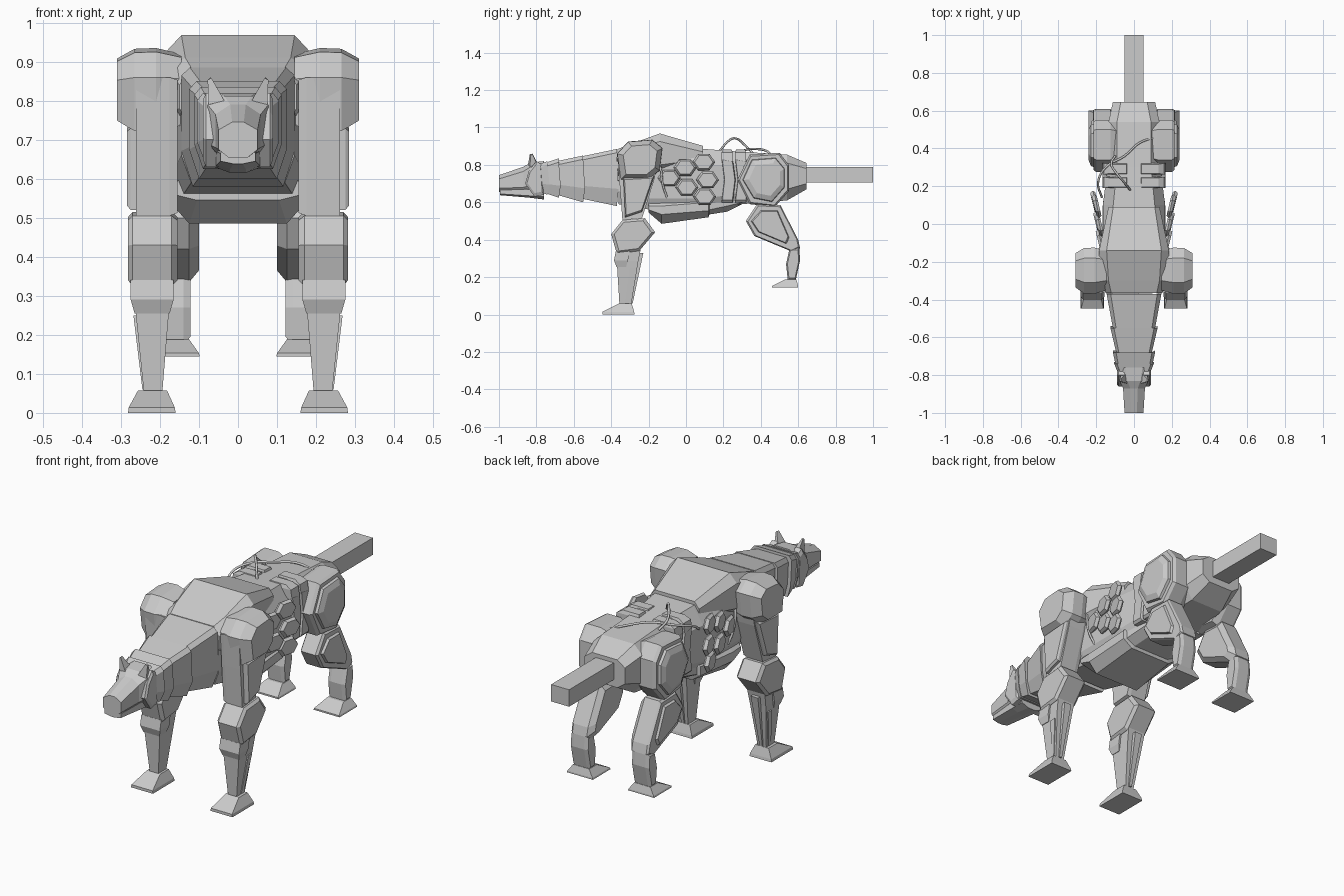
import bpy, bmesh, math
from mathutils import Vector

grey = bpy.data.materials.new("light_grey")
grey.diffuse_color = (0.6, 0.6, 0.6, 1)


def rings_mesh(name, rings):
    """Bridge equal-length rings of points and cap both ends."""
    bm = bmesh.new()
    vs = [[bm.verts.new(p) for p in r] for r in rings]
    n = len(rings[0])
    for a, b in zip(vs, vs[1:]):
        for i in range(n):
            j = (i + 1) % n
            bm.faces.new((a[i], a[j], b[j], b[i]))
    bm.faces.new(vs[0])
    bm.faces.new(vs[-1])
    bmesh.ops.recalc_face_normals(bm, faces=bm.faces)
    me = bpy.data.meshes.new(name)
    bm.to_mesh(me)
    bm.free()
    me.materials.append(grey)
    ob = bpy.data.objects.new(name, me)
    bpy.context.collection.objects.link(ob)
    return ob


def loft(name, sections):
    """Eight-sided body: (y, z_bottom, z_low, z_high, z_top, w_bottom, w_mid, w_top)."""
    rings = []
    for y, zb, zl, zh, zt, wb, wm, wt in sections:
        half = [(wb, zb), (wm, zl), (wm, zh), (wt, zt)]
        pts = half + [(-x, z) for x, z in reversed(half)]
        rings.append([(x, y, z) for x, z in pts])
    return rings_mesh(name, rings)


def sides(name, rings):
    """Build the part on the right and its mirror on the left."""
    for label, s in (("right", 1), ("left", -1)):
        rings_mesh(f"{name}_{label}", [[(s * x, y, z) for x, y, z in r] for r in rings])


def slab(name, outline, layers, skew=0.0):
    """Side outline (y, z) stacked across x with a scale for each layer."""
    cy = sum(p[0] for p in outline) / len(outline)
    cz = sum(p[1] for p in outline) / len(outline)
    sides(name, [[(x + skew * (y - cy), cy + (y - cy) * k, cz + (z - cz) * k)
                  for y, z in outline] for x, k in layers])


def post(name, levels):
    """Four-sided part stacked in z: (z, x0, x1, y0, y1)."""
    sides(name, [[(x0, y0, z), (x1, y0, z), (x1, y1, z), (x0, y1, z)]
                 for z, x0, x1, y0, y1 in levels])


# torso, back cape, keel, rump and tail
loft("torso", [
    (-.36, .59, .66, .82, .87, .12, .145, .12),
    (-.19, .56, .62, .84, .90, .14, .165, .13),
    (.10, .56, .62, .80, .885, .14, .165, .11),
    (.30, .59, .65, .80, .87, .11, .14, .09),
    (.54, .61, .67, .81, .855, .09, .135, .09),
    (.645, .67, .70, .78, .81, .07, .112, .07)])
loft("back_cape", [
    (-.365, .74, .78, .84, .885, .12, .15, .12),
    (-.30, .74, .78, .885, .91, .15, .18, .135),
    (-.14, .76, .80, .925, .968, .15, .185, .145),
    (.09, .82, .83, .87, .902, .11, .135, .11)])
loft("belly_keel", [
    (-.20, .545, .56, .58, .60, .105, .165, .15),
    (-.13, .485, .535, .58, .60, .125, .17, .15),
    (.12, .52, .555, .60, .62, .115, .165, .14),
    (.125, .535, .56, .60, .62, .10, .15, .14),
    (.22, .55, .58, .61, .63, .09, .135, .12),
    (.30, .59, .60, .62, .64, .08, .12, .10)])
rings_mesh("tail", [[(x, y, z) for x, z in ((-.05, .705), (.05, .705), (.05, .79), (-.05, .79))]
                    for y in (.60, 1.0)])

# overlapping neck collars, each tapering towards the head
for i, (y0, y1, zb0, zt0, zb1, zt1, w0, w1) in enumerate([
        (-.37, -.56, .58, .885, .62, .845, .145, .11),
        (-.55, -.69, .60, .85, .64, .82, .125, .092),
        (-.68, -.755, .625, .835, .65, .81, .112, .095),
        (-.74, -.80, .64, .82, .66, .80, .105, .08)]):
    rings_mesh(f"neck_collar_{i + 1}", [
        [(-w * .8, y, zb), (w * .8, y, zb), (w, y + .01, (zb * .7 + zt * .3)), (w, y, zt - .02),
         (w * .85, y, zt), (-w * .85, y, zt), (-w, y, zt - .02), (-w, y + .01, (zb * .7 + zt * .3))]
        for y, zb, zt, w in ((y0, zb0, zt0, w0), (y1, zb1, zt1, w1))])

# head, jaw, cheek plates and ears
loft("head", [
    (-.76, .65, .69, .79, .82, .05, .08, .045),
    (-.83, .66, .69, .79, .812, .05, .078, .035),
    (-.87, .655, .68, .765, .79, .045, .058, .02),
    (-1.0, .655, .675, .725, .745, .025, .05, .015)])
loft("jaw", [
    (-.76, .615, .63, .66, .68, .02, .06, .04),
    (-.84, .625, .635, .67, .69, .02, .055, .04),
    (-.995, .638, .645, .665, .68, .012, .045, .035)])
slab("cheek_plate", [(-.77, .80), (-.80, .82), (-.84, .77), (-.86, .70), (-.81, .63), (-.76, .64)],
     [(.05, 1), (.082, 1), (.09, .8)])
sides("ear", [[(.035, -.845, .80), (.075, -.835, .79), (.065, -.79, .79), (.04, -.79, .80)],
              [(.068, -.835, .858), (.078, -.83, .853), (.075, -.82, .855), (.07, -.82, .86)]])

# front legs
slab("shoulder", [(-.37, .86), (-.31, .925), (-.18, .935), (-.125, .89), (-.14, .77), (-.20, .72),
                  (-.35, .72)], [(.145, .85), (.21, 1), (.265, .98), (.31, .74)])
slab("front_upper_leg", [(-.365, .86), (-.14, .86), (-.17, .72), (-.235, .515), (-.34, .505),
                         (-.355, .70)], [(.155, .96), (.175, 1), (.262, 1)])
slab("upper_leg_plate", [(-.335, .73), (-.17, .74), (-.235, .55), (-.325, .52)],
     [(.26, 1), (.275, 1), (.285, .9)])
slab("front_knee", [(-.34, .505), (-.40, .43), (-.37, .325), (-.25, .34), (-.165, .44), (-.22, .515)],
     [(.155, .85), (.17, 1), (.27, 1), (.282, .85)])
post("front_shin", [(.36, .17, .27, -.365, -.24), (.285, .175, .265, -.37, -.255),
                    (.04, .195, .24, -.355, -.295)])
post("shin_cap", [(.34, .165, .275, -.375, -.30), (.29, .165, .275, -.385, -.31),
                  (.255, .175, .265, -.372, -.32)])
post("shin_strip", [(.25, .255, .268, -.30, -.27), (.06, .238, .245, -.325, -.305)])
post("calf_fin", [(.33, .20, .24, -.26, -.228), (.06, .21, .225, -.305, -.285)])
post("front_foot", [(0, .16, .282, -.447, -.275), (.014, .162, .28, -.447, -.277),
                    (.058, .182, .256, -.36, -.29)])

# rear legs
hip = [(.34, .855), (.50, .865), (.55, .80), (.55, .66), (.475, .575), (.34, .59), (.275, .72)]
slab("hip", hip, [(.09, .9), (.125, 1), (.20, 1), (.215, .93)])
slab("hip_plate", [(.35, .83), (.48, .84), (.53, .78), (.53, .68), (.46, .60), (.36, .62), (.30, .72)],
     [(.205, 1), (.228, .95), (.24, .72)])
thigh = [(.38, .59), (.32, .50), (.365, .42), (.57, .335), (.61, .355), (.60, .40), (.505, .585)]
slab("rear_thigh", thigh, [(.10, .75), (.125, 1), (.205, 1), (.215, .93)])
slab("thigh_plate", [(.40, .56), (.345, .50), (.385, .44), (.54, .375), (.555, .41), (.49, .56)],
     [(.21, 1), (.226, .9)])
slab("rear_hock", [(.555, .36), (.605, .365), (.61, .29), (.585, .175), (.545, .175), (.535, .27)],
     [(.122, .8), (.14, 1), (.20, 1), (.218, .8)])
post("rear_foot", [(.145, .098, .242, .46, .60), (.153, .10, .24, .46, .60),
                   (.188, .125, .215, .53, .59)])

# tilted hexagonal flank plates
for i, (y, z) in enumerate([(.095, .815), (-.005, .785), (.115, .72), (.005, .68), (.10, .63),
                            (-.09, .73)]):
    r = .056
    hexagon = [(y + 1.1 * r * math.cos(a * math.pi / 3), z + .9 * r * math.sin(a * math.pi / 3))
               for a in range(6)]
    x = .17 + .14 * (y + .05) + (.006 if z < .75 else 0)
    slab(f"flank_hexagon_{i + 1}", hexagon, [(x - .006, .85), (x + .006, 1), (x + .02, .8)], .2)

# waist bands and the blocks on the back
for i, y in enumerate((.19, .262)):
    slab(f"waist_band_{i + 1}", [(y, .84), (y + .06, .83), (y + .075, .72), (y + .06, .60),
                                 (y, .60), (y + .015, .72)], [(.12, 1), (.158, 1), (.168, .9)])
    post(f"back_block_{i + 1}", [(.82, .035, .168, y, y + .06), (.865, .035, .16, y, y + .06),
                                 (.882, .04, .13, y + .006, y + .054)])


def cable(name, points):
    cu = bpy.data.curves.new(name, 'CURVE')
    cu.dimensions = '3D'
    cu.bevel_depth = .006
    cu.bevel_resolution = 1
    cu.resolution_u = 5
    cu.use_fill_caps = True
    sp = cu.splines.new('BEZIER')
    sp.bezier_points.add(len(points) - 1)
    for bp, p in zip(sp.bezier_points, points):
        bp.co = Vector(p)
        bp.handle_left_type = bp.handle_right_type = 'AUTO'
    cu.materials.append(grey)
    ob = bpy.data.objects.new(name, cu)
    bpy.context.collection.objects.link(ob)


# loose cables across the back
cable("back_cable", [(-.17, .14, .80), (-.19, .22, .85), (-.15, .30, .875), (-.05, .36, .885),
                     (.03, .43, .875), (.12, .46, .84)])
cable("loop_cable", [(-.02, .18, .875), (-.06, .23, .93), (-.09, .265, .942), (-.12, .32, .90),
                     (-.10, .36, .86)])
# thin cables in the gap behind each shoulder
for s, side in ((1, "right"), (-1, "left")):
    cable(f"shoulder_cable_{side}", [(s * .15, -.16, .85), (s * .18, -.135, .78),
                                     (s * .178, -.125, .70), (s * .16, -.10, .62)])
